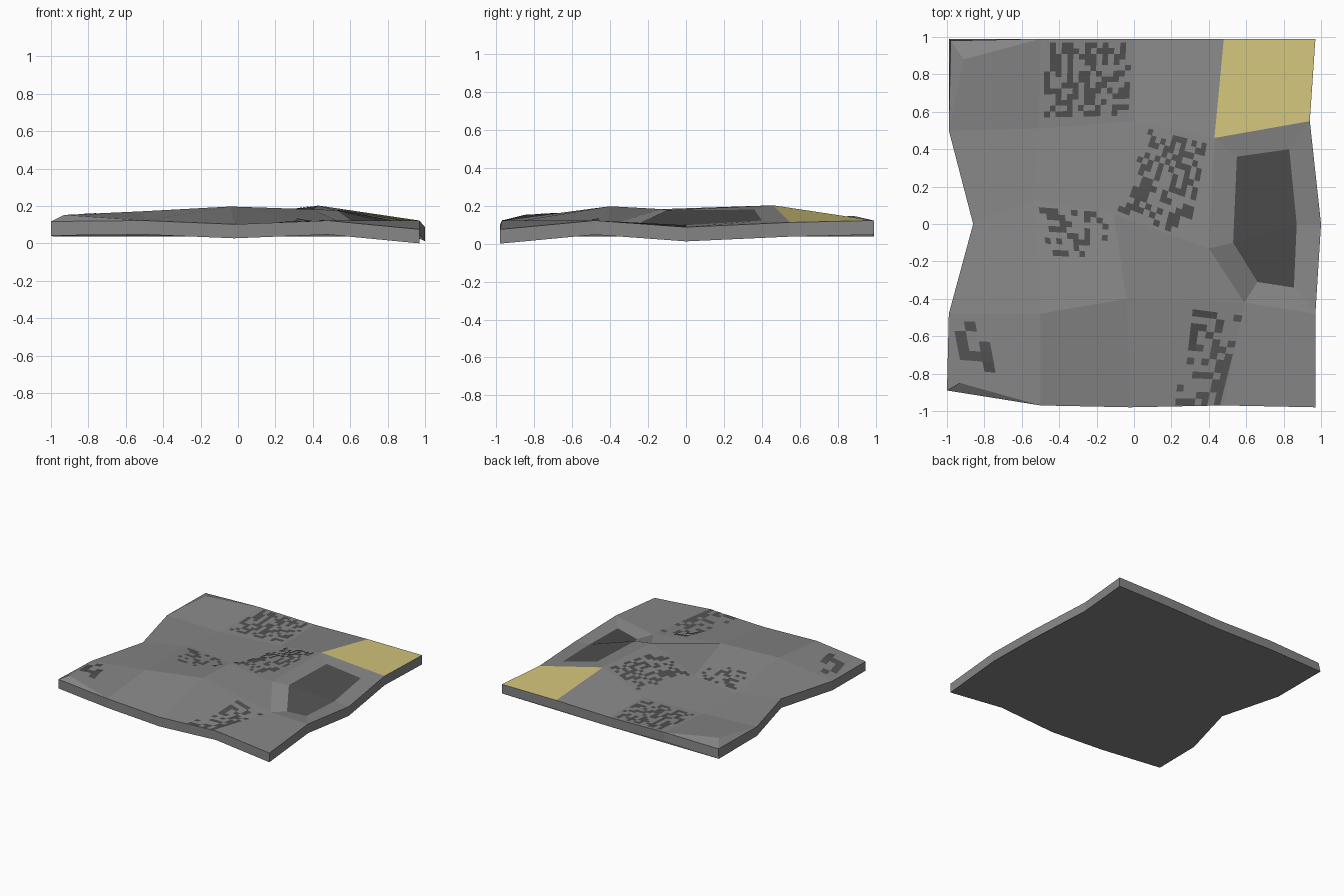
import bpy, bmesh, random
from mathutils import Vector
from mathutils.bvhtree import BVHTree

if "Cube" in bpy.data.objects:
    bpy.data.objects.remove(bpy.data.objects["Cube"])

THICK = 0.075


def material(name, rgb):
    m = bpy.data.materials.new(name)
    m.diffuse_color = (*rgb, 1)
    m.use_nodes = True
    m.node_tree.nodes["Principled BSDF"].inputs["Base Color"].default_value = m.diffuse_color
    return m


stone = material("stone_grey", (0.24, 0.24, 0.24))
dark = material("dark_grey", (0.08, 0.08, 0.08))
sand = material("sand_yellow", (0.66, 0.56, 0.2))


def finish(bm, name, mats):
    me = bpy.data.meshes.new(name)
    bm.to_mesh(me)
    for m in mats:
        me.materials.append(m)
    ob = bpy.data.objects.new(name, me)
    bpy.context.collection.objects.link(ob)
    return ob


# Low-poly ground: 5 x 5 control points, front row first
ROWS = [
    [(-1, -.89, .12), (-.5, -.97, .125), (-.02, -.98, .105), (.48, -.97, .125), (.97, -.98, .078)],
    [(-.99, -.48, .115), (-.5, -.48, .175), (-.04, -.40, .20), (.59, -.42, .095), (.97, -.48, .125)],
    [(-.86, 0, .118), (-.54, .13, .126), (-.11, .05, .126), (.40, -.13, .185), (1, 0, .09)],
    [(-.99, .5, .115), (-.51, .51, .10), (0, .55, .11), (.43, .46, .205), (.94, .55, .115)],
    [(-.98, .98, .115), (-.5, .99, .125), (0, .99, .115), (.48, .99, .125), (.97, .99, .125)],
]
bm = bmesh.new()
g = [[bm.verts.new(p) for p in row] for row in ROWS]


def face(*vs, mat=0):
    bm.faces.new(vs).material_index = mat


special = {(0, 0), (3, 0), (1, 3), (2, 3)}
for r in range(4):
    for c in range(4):
        if (r, c) not in special:
            face(g[r][c], g[r][c + 1], g[r + 1][c + 1], g[r + 1][c],
                 mat=2 if (r, c) == (3, 3) else 0)

# Bevelled left corners
p = bm.verts.new((-.93, -.85, .155))
face(p, g[0][1], g[1][1], g[1][0])
face(g[0][0], g[0][1], p)
face(g[0][0], p, g[1][0])
p = bm.verts.new((-.91, .88, .15))
face(g[3][0], g[3][1], g[4][1], p)
face(p, g[4][1], g[4][0])
face(g[3][0], p, g[4][0])

# Sunken dark plot on the right slope
outer = [g[1][3], g[1][4], g[2][4], g[3][4], g[3][3], g[2][3]]
inner = [bm.verts.new(q) for q in [(.66, -.31, .08), (.855, -.34, .105), (.87, 0, .10),
                                   (.83, .40, .125), (.55, .36, .182), (.53, -.10, .18)]]
for i in range(6):
    j = (i + 1) % 6
    face(outer[i], outer[j], inner[j], inner[i])
face(inner[0], inner[1], inner[2], inner[5], mat=1)
face(inner[5], inner[2], inner[3], inner[4], mat=1)
surface = BVHTree.FromBMesh(bm)

# Side walls and underside
rim = (g[0][:] + [g[r][4] for r in range(1, 5)] + g[4][3::-1] + [g[r][0] for r in (3, 2, 1)])
low = [bm.verts.new(v.co - Vector((0, 0, THICK))) for v in rim]
low[12].co.x -= .01
low[12].co.y += .01
n = len(rim)
for i in range(n):
    j = (i + 1) % n
    face(rim[j], rim[i], low[i], low[j])
face(*reversed(low))
zmin = min(v.co.z for v in low)
for v in bm.verts:
    v.co.z -= zmin
finish(bm, "terrain_slab", [stone, dark, sand])


# Patches of small dark marks draped over the ground
def patch(name, corners, nu, nv, fill, seed):
    rng = random.Random(seed)
    a, b, c, d = [Vector(q) for q in corners]
    mb = bmesh.new()

    def drape(u, v):
        q = a.lerp(b, u).lerp(d.lerp(c, u), v)
        hit = surface.ray_cast(Vector((q.x, q.y, 1)), Vector((0, 0, -1)))[0]
        z = hit.z if hit else .12
        return mb.verts.new((q.x, q.y, z - zmin + .003))

    for r in range(nv):
        i = rng.randint(0, 1)
        while i < nu:
            run = rng.choice((1, 1, 2, 3)) if rng.random() < fill else 0
            for k in range(i, min(i + run, nu)):
                u0, u1, v0, v1 = k / nu, (k + 1) / nu, r / nv, (r + 1) / nv
                mb.faces.new([drape(u0, v0), drape(u1, v0), drape(u1, v1), drape(u0, v1)])
            i += run + 1
    finish(mb, name, [dark])


patch("marks_back", [(-.48, .57), (-.03, .58), (-.01, .97), (-.48, .97)], 15, 13, .6, 1)
patch("marks_middle", [(-.09, .07), (.29, -.08), (.39, .43), (.08, .51)], 12, 15, .62, 2)
patch("marks_left", [(-.46, -.17), (-.15, -.18), (-.13, .06), (-.51, .09)], 11, 8, .45, 3)
patch("marks_front", [(.22, -.97), (.46, -.97), (.58, -.49), (.27, -.45)], 7, 14, .5, 4)
patch("marks_corner", [(-.91, -.83), (-.73, -.85), (-.79, -.52), (-.97, -.52)], 3, 6, .6, 5)
